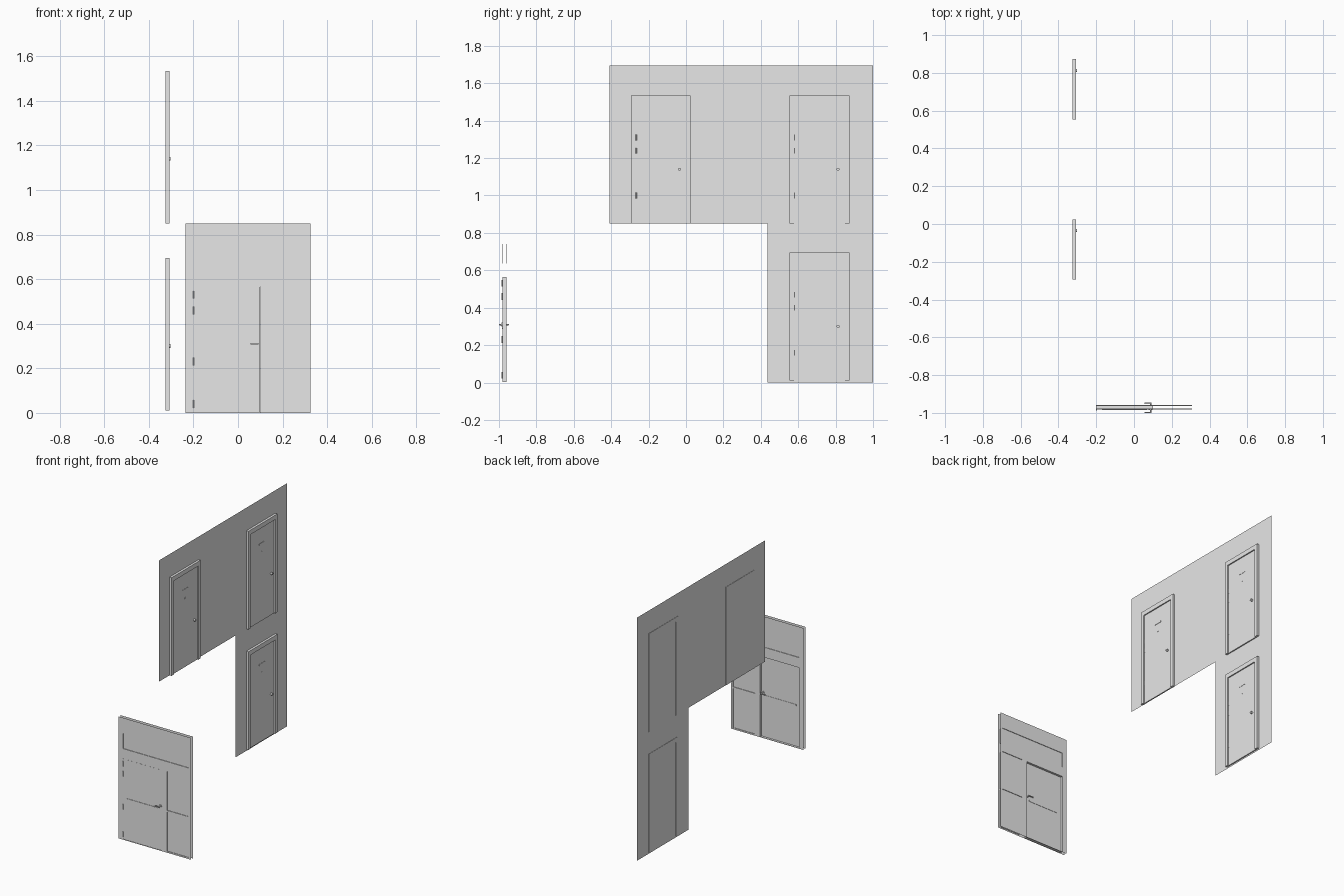
import bpy, bmesh
from mathutils import Vector

old = bpy.data.objects.get("Cube")
if old:
    bpy.data.objects.remove(old)

GREY = bpy.data.materials.new("plain_grey")
GREY.use_nodes = True
COLOUR = (0.8, 0.8, 0.8, 1)
GREY.diffuse_color = COLOUR
GREY.node_tree.nodes["Principled BSDF"].inputs["Base Color"].default_value = COLOUR


def finish(name, bm):
    bmesh.ops.remove_doubles(bm, verts=bm.verts, dist=1e-5)
    mesh = bpy.data.meshes.new(name)
    bm.to_mesh(mesh)
    bm.free()
    mesh.materials.append(GREY)
    obj = bpy.data.objects.new(name, mesh)
    bpy.context.collection.objects.link(obj)
    return obj


def box(name, lo, hi):
    bm = bmesh.new()
    bmesh.ops.create_cube(bm, size=1)
    lo, hi = Vector(lo), Vector(hi)
    for v in bm.verts:
        v.co = (lo + hi) / 2 + v.co * (hi - lo)
    return finish(name, bm)


def knob(name, centre, axis, radius, length):
    bm = bmesh.new()
    bmesh.ops.create_cone(bm, cap_ends=True, segments=16, radius1=radius,
                          radius2=radius, depth=length)
    turn = Vector((0, 0, 1)).rotation_difference(Vector(axis))
    for v in bm.verts:
        v.co = turn @ v.co + Vector(centre)
    return finish(name, bm)


def inside(u, v, r):
    return r[0] < u < r[1] and r[2] < v < r[3]


def sheet(name, area, holes, place, flip=False):
    """Flat rectangle with rectangular holes; place maps (u, v) to 3D."""
    us = sorted({u for r in [area, *holes] for u in r[:2]})
    vs = sorted({v for r in [area, *holes] for v in r[2:]})
    bm = bmesh.new()
    for a, b in zip(us, us[1:]):
        for c, d in zip(vs, vs[1:]):
            if any(inside((a + b) / 2, (c + d) / 2, h) for h in holes):
                continue
            ring = [place(a, c), place(b, c), place(b, d), place(a, d)]
            bm.faces.new([bm.verts.new(p) for p in (ring[::-1] if flip else ring)])
    return finish(name, bm)


def reveal(name, r, y0, y1):
    """Open rectangular sleeve lining an opening, facing inwards."""
    a, b, c, d = r
    pts = [(a, c), (b, c), (b, d), (a, d)]
    bm = bmesh.new()
    for i in range(4):
        (p, q), (s, t) = pts[i], pts[(i + 1) % 4]
        bm.faces.new([bm.verts.new(co) for co in
                      ((p, y0, q), (p, y1, q), (s, y1, t), (s, y0, t))])
    return finish(name, bm)


# Entrance wall: two skins with recessed panes and a doorway
FRONT, BACK, STEP = -0.982, -0.959, 0.004
doorway = (-0.2, 0.1, 0.003, 0.565)
panes = {"transom": (-0.2, 0.307, 0.635, 0.74),
         "sidelight_upper": (0.14, 0.307, 0.295, 0.565),
         "sidelight_lower": (0.14, 0.307, 0.01, 0.285)}
entry = (-0.236, 0.325, 0, 0.85)
for side, y, s in (("front", FRONT, 1), ("back", BACK, -1)):
    sheet(f"entrance_wall_{side}", entry, [doorway, *panes.values()],
          lambda u, v: (u, y, v), flip=s < 0)
    for label, r in panes.items():
        inner = y + s * STEP
        reveal(f"{label}_reveal_{side}", r, y, inner)
        sheet(f"{label}_pane_{side}", r, [], lambda u, v: (u, inner, v), flip=s < 0)

# Entrance door, set flush at the front and deep at the back
reveal("doorway_reveal", doorway, FRONT, BACK)
DOOR_BACK = FRONT + 0.009
box("entrance_door", (-0.199, FRONT + 0.001, 0.004), (0.099, DOOR_BACK, 0.564))
for side, y in (("front", FRONT), ("back", DOOR_BACK)):
    box(f"entrance_door_rail_{side}", (-0.17, y - 0.002, 0.285), (0.07, y + 0.002, 0.295))
for i, z in enumerate((0.04, 0.23, 0.46, 0.53)):
    knob(f"entrance_hinge_{i}", (-0.198, FRONT - 0.002, z), (0, 0, 1), 0.003, 0.035)

# Lever handles on both faces
knob("handle_spindle", (0.088, -0.973, 0.31), (0, 1, 0), 0.004, 0.05)
for side, y, rose in (("front", -0.997, FRONT), ("back", -0.949, DOOR_BACK)):
    knob(f"handle_rose_{side}", (0.088, rose, 0.31), (0, 1, 0), 0.011, 0.008)
    box(f"handle_lever_{side}", (0.055, y - 0.003, 0.307), (0.092, y + 0.003, 0.313))

# Stepped landing wall with openings behind the apartment doors
WALL = -0.323
openings = [(-0.293, 0.025, 0.85), (0.553, 0.873, 0.85), (0.553, 0.873, 0.01)]
HEIGHT, TRIM = 0.685, 0.024
cuts = [(a, b, z, z + HEIGHT) for a, b, z in openings]
cuts.append((-0.41, 0.435, 0, 0.85))
sheet("landing_wall", (-0.41, 1, 0, 1.695), cuts, lambda u, v: (WALL, u, v))

# Apartment doors with frame, knob, peephole, plate and hinges
for n, (a, b, z) in enumerate(openings):
    tag = f"door_{n + 1}"
    lo, hi, top = -0.325, -0.307, z + HEIGHT
    slab = -0.315
    box(f"{tag}_frame_right", (lo, a, z), (hi, a + TRIM, top))
    box(f"{tag}_frame_left", (lo, b - TRIM, z), (hi, b, top))
    box(f"{tag}_frame_top", (lo, a + TRIM, top - TRIM * 1.3), (hi, b - TRIM, top))
    box(f"{tag}_slab", (lo + 0.001, a + TRIM, z), (slab, b - TRIM, top - TRIM * 1.3))
    mid = (a + b) / 2
    knob(f"{tag}_knob", (-0.309, b - 0.06, z + 0.29), (1, 0, 0), 0.008, 0.014)
    knob(f"{tag}_peephole", (slab, mid, z + 0.48), (1, 0, 0), 0.006, 0.004)
    box(f"{tag}_plate", (slab, mid - 0.03, z + 0.535), (slab + 0.002, mid + 0.03, z + 0.545))
    for i, h in enumerate((0.15, 0.39, 0.46)):
        knob(f"{tag}_hinge_{i}", (slab, a + TRIM + 0.003, z + h), (0, 0, 1), 0.003, 0.03)
